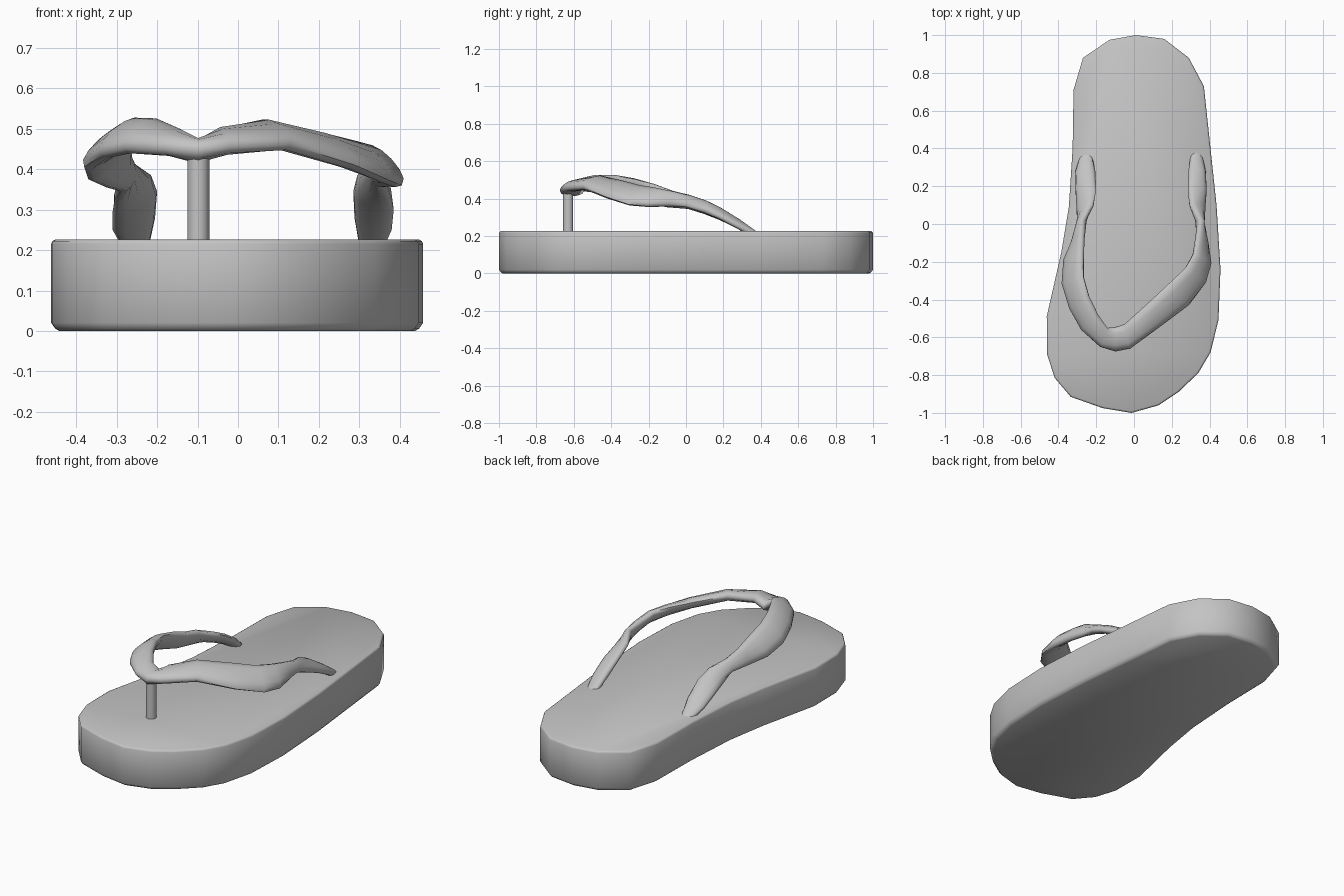
import bpy, bmesh, math
from mathutils import Vector

if "Cube" in bpy.data.objects:
    bpy.data.objects.remove(bpy.data.objects["Cube"])

# One grey rubber for every part
rubber = bpy.data.materials.new("grey_rubber")
rubber.use_nodes = True
GREY = (0.55, 0.55, 0.55, 1)
rubber.diffuse_color = GREY
rubber.node_tree.nodes["Principled BSDF"].inputs["Base Color"].default_value = GREY


def loft(name, rings, angle):
    """Skin a row of closed rings, cap both ends and smooth the result."""
    bm = bmesh.new()
    loops = [[bm.verts.new(p) for p in ring] for ring in rings]
    n = len(loops[0])
    for a, b in zip(loops, loops[1:]):
        for i in range(n):
            j = (i + 1) % n
            bm.faces.new((a[i], a[j], b[j], b[i]))
    bm.faces.new(loops[0][::-1])
    bm.faces.new(loops[-1])
    bmesh.ops.recalc_face_normals(bm, faces=bm.faces)
    mesh = bpy.data.meshes.new(name)
    bm.to_mesh(mesh)
    bm.free()
    mesh.materials.append(rubber)
    obj = bpy.data.objects.new(name, mesh)
    bpy.context.collection.objects.link(obj)
    bpy.ops.object.select_all(action='DESELECT')
    obj.select_set(True)
    bpy.context.view_layer.objects.active = obj
    bpy.ops.object.shade_smooth_by_angle(angle=math.radians(angle))
    return obj


# Sole: foot outline with softened top and bottom rims
outline = [(0.01, 1.0), (-0.13, 0.975), (-0.27, 0.88), (-0.32, 0.71), (-0.325, 0.4),
           (-0.345, 0.09), (-0.385, -0.15), (-0.462, -0.49), (-0.46, -0.69),
           (-0.42, -0.815), (-0.335, -0.915), (-0.165, -0.975), (-0.013, -1.0),
           (0.13, -0.96), (0.235, -0.89), (0.34, -0.79), (0.405, -0.68),
           (0.447, -0.51), (0.458, -0.24), (0.437, 0.1), (0.405, 0.4),
           (0.37, 0.73), (0.29, 0.88), (0.16, 0.98)]
rims = [(0.0, 0.02), (0.006, 0.01), (0.02, 0.0), (0.215, 0.0), (0.222, 0.003), (0.226, 0.01)]


def inset_ring(z, inset):
    ring = []
    for i, (x, y) in enumerate(outline):
        a, b = outline[i - 1], outline[(i + 1) % len(outline)]
        inward = Vector((a[1] - b[1], b[0] - a[0], 0)).normalized()
        ring.append(Vector((x, y, z)) + inward * inset)
    return ring


loft("sole", [inset_ring(z, d) for z, d in rims], 40)

# Strap: stations of (front/outer edge, rear/inner edge), from toe to heel anchor
toe = ((-0.098, -0.675, 0.445), (-0.098, -0.545, 0.445))
right_side = [((-0.18, -0.65, 0.45), (-0.14, -0.55, 0.485)),
              ((-0.28, -0.56, 0.45), (-0.19, -0.48, 0.515)),
              ((-0.34, -0.45, 0.435), (-0.24, -0.38, 0.52)),
              ((-0.38, -0.32, 0.405), (-0.268, -0.28, 0.505)),
              ((-0.37, -0.195, 0.375), (-0.27, -0.17, 0.475)),
              ((-0.325, -0.1, 0.355), (-0.27, -0.07, 0.44)),
              ((-0.29, 0.01, 0.345), (-0.265, 0.02, 0.42)),
              ((-0.305, 0.1, 0.325), (-0.215, 0.1, 0.385)),
              ((-0.31, 0.18, 0.295), (-0.2, 0.18, 0.345)),
              ((-0.31, 0.28, 0.25), (-0.205, 0.28, 0.28)),
              ((-0.285, 0.365, 0.205), (-0.22, 0.355, 0.21))]
left_side = [((-0.02, -0.66, 0.455), (-0.05, -0.53, 0.485)),
             ((0.13, -0.55, 0.46), (0.05, -0.44, 0.51)),
             ((0.29, -0.43, 0.41), (0.18, -0.32, 0.485)),
             ((0.38, -0.31, 0.37), (0.27, -0.235, 0.465)),
             ((0.405, -0.21, 0.36), (0.315, -0.16, 0.455)),
             ((0.385, -0.1, 0.36), (0.335, -0.06, 0.435)),
             ((0.355, 0.0, 0.355), (0.345, 0.02, 0.42)),
             ((0.378, 0.1, 0.33), (0.295, 0.1, 0.385)),
             ((0.385, 0.18, 0.30), (0.285, 0.18, 0.345)),
             ((0.38, 0.28, 0.25), (0.288, 0.28, 0.28)),
             ((0.36, 0.37, 0.205), (0.30, 0.365, 0.21))]
stations = [(Vector(o), Vector(i)) for o, i in right_side[::-1] + [toe] + left_side]
mids = [(o + i) / 2 for o, i in stations]

SIDES = 12
rings = []
for k, (outer, inner) in enumerate(stations):
    tangent = mids[min(k + 1, len(mids) - 1)] - mids[max(k - 1, 0)]
    across = (inner - outer) / 2
    up = tangent.cross(across).normalized()
    # thickest at the toe, thinner towards the anchors
    half = 0.032 - 0.012 * abs(k - len(right_side)) / len(right_side)
    ring = []
    for s in range(SIDES):
        t = 2 * math.pi * s / SIDES
        c, v = math.cos(t), math.sin(t)
        ring.append(mids[k] + across * c
                    + up * half * math.copysign(abs(v) ** 0.8, v))
    rings.append(ring)
loft("strap", rings, 60)

# Toe post
post = [[Vector((-0.098 + 0.027 * math.cos(2 * math.pi * s / 16),
                 -0.63 + 0.027 * math.sin(2 * math.pi * s / 16), z))
         for s in range(16)] for z in (0.2, 0.445)]
loft("toe_post", post, 40)
